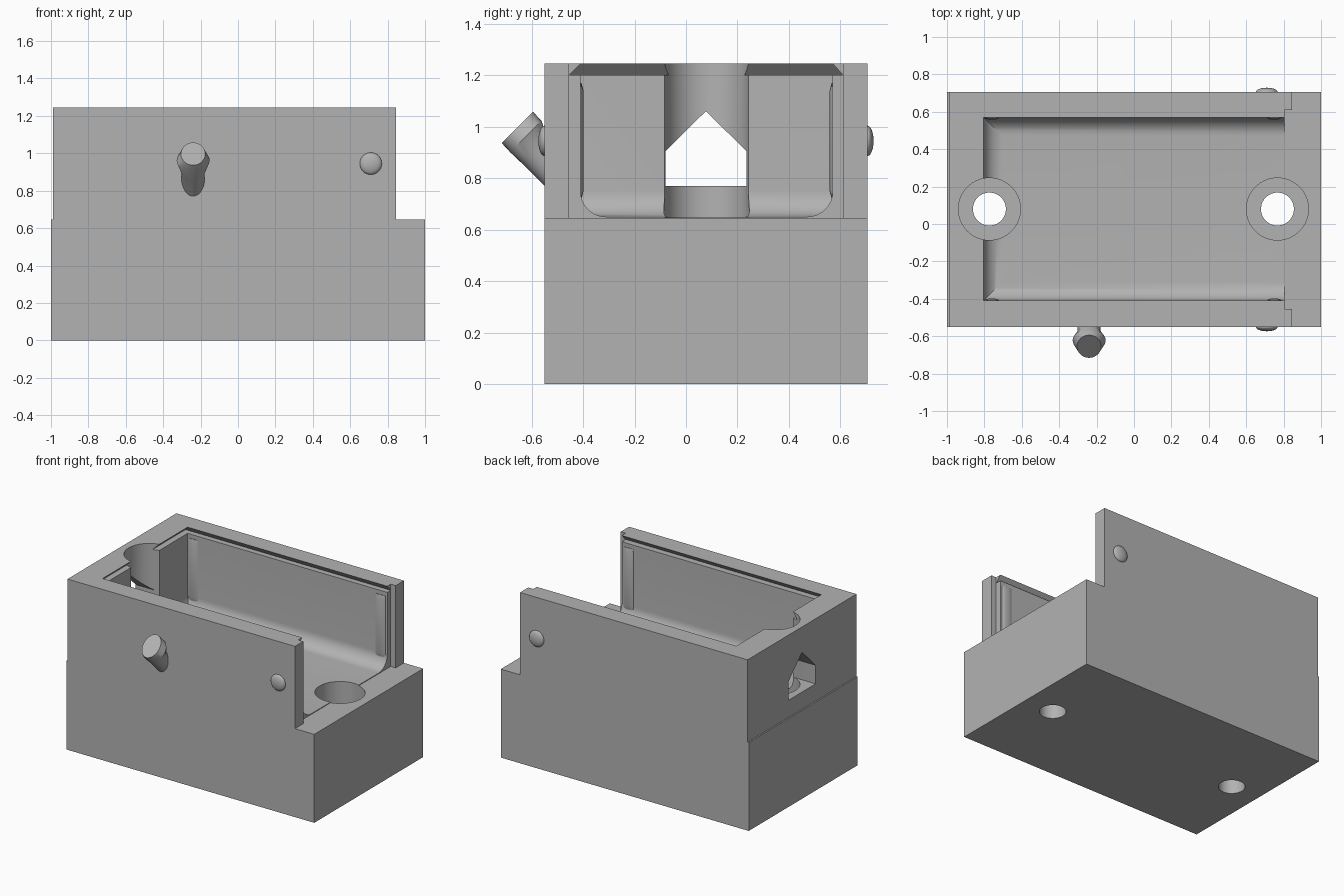
import bpy, bmesh, math
from mathutils import Vector

cube = bpy.data.objects.get("Cube")
if cube:
    bpy.data.objects.remove(cube, do_unlink=True)

grey = bpy.data.materials.new("plain_grey")
grey.use_nodes = True
colour = (0.45, 0.45, 0.45, 1)
grey.diffuse_color = colour
grey.node_tree.nodes["Principled BSDF"].inputs["Base Color"].default_value = colour


def finish(name, bm):
    bmesh.ops.recalc_face_normals(bm, faces=bm.faces)
    mesh = bpy.data.meshes.new(name)
    bm.to_mesh(mesh)
    bm.free()
    mesh.materials.append(grey)
    ob = bpy.data.objects.new(name, mesh)
    bpy.context.scene.collection.objects.link(ob)
    return ob


def loft(name, rings):
    """Skin closed rings of equal length and cap both ends."""
    bm = bmesh.new()
    loops = [[bm.verts.new(p) for p in ring] for ring in rings]
    n = len(loops[0])
    for a, b in zip(loops, loops[1:]):
        for i in range(n):
            j = (i + 1) % n
            bm.faces.new((a[i], a[j], b[j], b[i]))
    bm.faces.new(loops[0])
    bm.faces.new(loops[-1])
    return finish(name, bm)


def rect(x0, x1, y0, y1, z):
    return [(x0, y0, z), (x1, y0, z), (x1, y1, z), (x0, y1, z)]


def box(name, x, y, z):
    return loft(name, [rect(*x, *y, h) for h in z])


def circle(x, y, z, rx, ry, n=64):
    return [(x + rx * math.cos(i * math.tau / n), y + ry * math.sin(i * math.tau / n), z)
            for i in range(n)]


def cut(target, cutters):
    bpy.context.view_layer.objects.active = target
    for c in cutters:
        m = target.modifiers.new("cut", "BOOLEAN")
        m.operation, m.solver, m.object = "DIFFERENCE", "EXACT", c
        bpy.ops.object.modifier_apply(modifier=m.name)


FRONT, BACK, STEP, TOP = -0.55, 0.705, 0.645, 1.245
IN_FRONT, IN_BACK, IN_LEFT = -0.41, 0.57, -0.805
MID = 0.08

# Solid lower block and upper housing
base = box("base_block", (-1, 1), (FRONT, BACK), (0, STEP))
housing = box("housing", (-0.99, 0.845), (FRONT, BACK), (STEP, TOP))

# Counterbored screw holes
bores, shafts = [], []
for x in (-0.773, 0.767):
    bores.append(loft("bore_cutter", [circle(x, MID, z, 0.166, 0.166) for z in (0.2, 1.4)]))
    shafts.append(loft("shaft_cutter", [circle(x, MID, z, 0.088, 0.088) for z in (-0.1, 0.4)]))

# Cavity with rounded floor edges
cavity = box("cavity_cutter", (IN_LEFT, 0.95), (IN_FRONT, IN_BACK), (0.65, 1.22))
bm = bmesh.new()
bm.from_mesh(cavity.data)
low = [e for e in bm.edges if all(v.co.z < 0.7 for v in e.verts)
       and any(v.co.x < 0 for v in e.verts)]
bmesh.ops.bevel(bm, geom=low, offset=0.1, segments=10, profile=0.5, affect="EDGES")
bm.to_mesh(cavity.data)
bm.free()

# Undercut lid groove, end panel slot and cable window
groove = loft("groove_cutter", [
    rect(IN_LEFT - 0.045, 0.95, IN_FRONT - 0.045, IN_BACK + 0.04, 1.2),
    rect(IN_LEFT, 0.95, IN_FRONT, IN_BACK, TOP),
    rect(IN_LEFT, 0.95, IN_FRONT, IN_BACK, 1.3)])
slot = box("slot_cutter", (0.805, 0.95), (IN_FRONT - 0.045, IN_BACK + 0.04), (0.5, 1.4))
outline = [(-0.08, 0.77), (0.235, 0.77), (0.235, 0.905), (0.077, 1.06), (-0.08, 0.905)]
window = loft("window_cutter", [[(x, y, z) for y, z in outline] for x in (-1.1, -0.775)])

cut(base, bores + shafts)
cut(housing, [cavity, groove, slot, window] + bores)
for c in bores + shafts + [cavity, groove, slot, window]:
    bpy.data.objects.remove(c, do_unlink=True)

parts = [base, housing]

# Thin vertical snap ridges inside the long walls
for side, y in (("front", IN_FRONT), ("back", IN_BACK)):
    for end, x in (("left", 0.75), ("right", -0.76)):
        parts.append(loft(f"{side}_{end}_ridge",
                          [circle(x, y, 0.72, 0.04, 0.004, 24)]
                          + [circle(x, y, z, 0.04, 0.012, 24) for z in (0.75, 1.14)]
                          + [circle(x, y, 1.17, 0.04, 0.004, 24)]))

# Domed studs on the outer walls
for side, y in (("front", FRONT), ("back", BACK)):
    bm = bmesh.new()
    bmesh.ops.create_uvsphere(bm, u_segments=32, v_segments=16, radius=0.059)
    for v in bm.verts:
        v.co = Vector((v.co.x + 0.71, v.co.z * 0.4 + y, v.co.y + 0.945))
    parts.append(finish(f"{side}_stud", bm))

# Slanted hook peg: rings along a 45 degree axis (distance, offset, half width, half depth)
s = math.sqrt(0.5)
rings = []
for t, off, w, d in ((0.9, 0.224, 0.062, 0.068), (1.05, 0.224, 0.062, 0.068),
                     (1.12, 0.24, 0.088, 0.086), (1.168, 0.242, 0.065, 0.086)):
    ring = []
    for x, p, _ in circle(-0.24, off, 0, w, d, 32):
        ring.append((x, (p - t) * s, (p + t) * s))
    rings.append(ring)
parts.append(loft("hook_peg", rings))

# Smooth curved surfaces, keep edges crisp
bpy.ops.object.select_all(action="DESELECT")
for ob in parts:
    ob.select_set(True)
bpy.context.view_layer.objects.active = base
bpy.ops.object.shade_smooth_by_angle(angle=math.radians(30))
